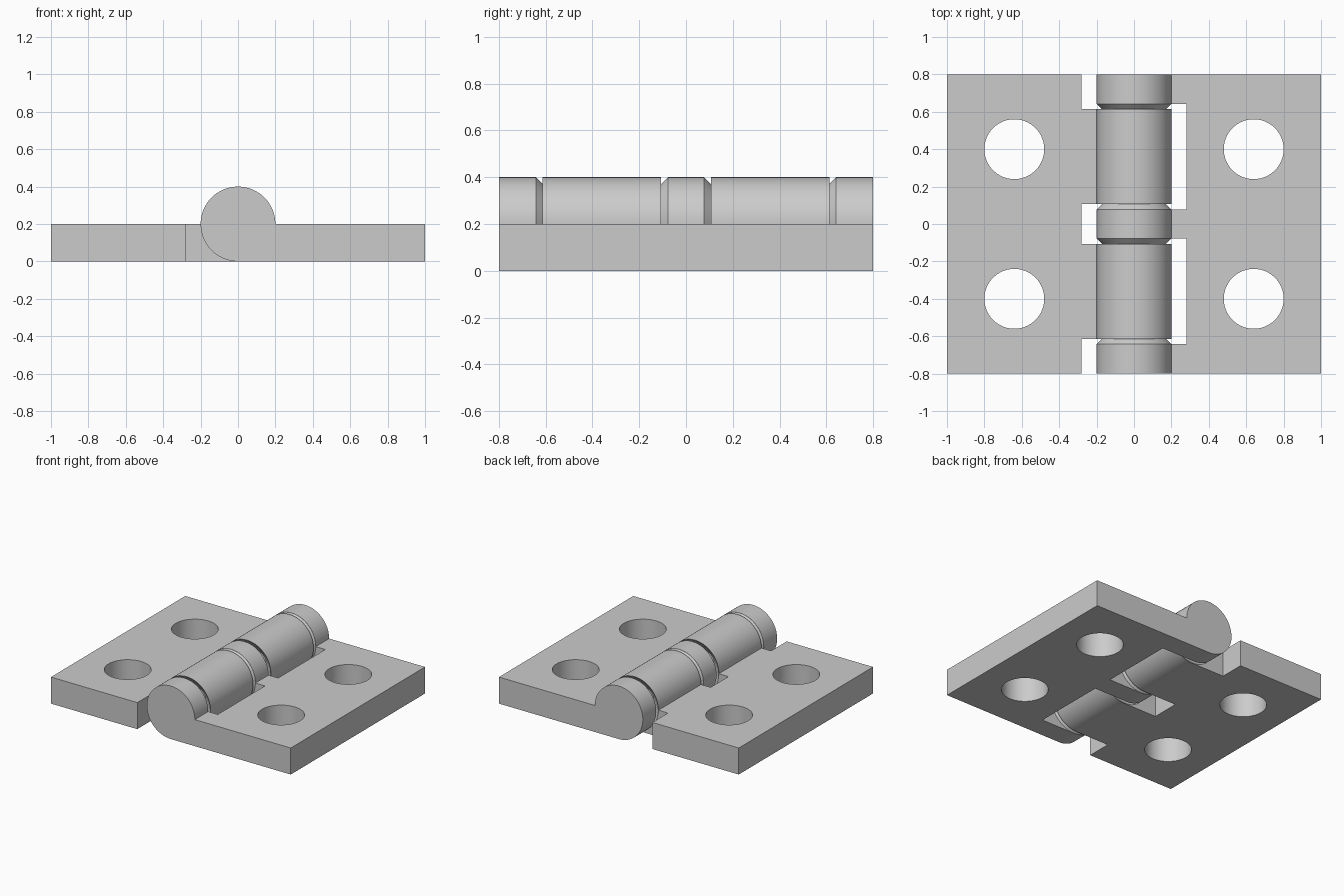
import bpy, bmesh
from math import sin, cos, pi, radians
from mathutils import Vector

cube = bpy.data.objects.get("Cube")
if cube:
    bpy.data.objects.remove(cube, do_unlink=True)

R = 0.2           # knuckle radius and plate thickness
LENGTH = 0.8      # half the hinge length
SLOT_X = 0.28     # inner edge of the relief slots

steel = bpy.data.materials.new("satin_grey_steel")
steel.use_nodes = True
grey = (0.6, 0.6, 0.6, 1)
steel.diffuse_color = grey
steel.node_tree.nodes["Principled BSDF"].inputs["Base Color"].default_value = grey


def loft(name, rings):
    """Closed solid through matching rings of points."""
    bm = bmesh.new()
    loops = [[bm.verts.new(p) for p in ring] for ring in rings]
    n = len(loops[0])
    for a, b in zip(loops, loops[1:]):
        for i in range(n):
            j = (i + 1) % n
            bm.faces.new((a[i], a[j], b[j], b[i]))
    bm.faces.new(loops[0][::-1])
    bm.faces.new(loops[-1])
    bmesh.ops.recalc_face_normals(bm, faces=bm.faces)
    mesh = bpy.data.meshes.new(name)
    bm.to_mesh(mesh)
    bm.free()
    mesh.materials.append(steel)
    obj = bpy.data.objects.new(name, mesh)
    bpy.context.collection.objects.link(obj)
    return obj


def circle(r, n=96):
    return [(r * cos(2 * pi * i / n), r * sin(2 * pi * i / n)) for i in range(n)]


def double_cone(y):
    """Two mirrored cones with their widest ring at the knuckle end."""
    rings = [(y - 0.13, 0.069), (y, 0.199), (y + 0.13, 0.069)]
    return loft("cone", [[(u, v, R + w) for u, w in circle(r) for v in [yy]]
                         for yy, r in rings])


def box(x0, x1, y0, y1):
    return loft("slot", [[(x0, y0, z), (x1, y0, z), (x1, y1, z), (x0, y1, z)]
                         for z in (-0.1, 0.5)])


def combine(target, tool, operation):
    mod = target.modifiers.new("cut", 'BOOLEAN')
    mod.operation, mod.solver, mod.object = operation, 'EXACT', tool
    bpy.context.view_layer.objects.active = target
    bpy.ops.object.modifier_apply(modifier=mod.name)
    bpy.data.objects.remove(tool, do_unlink=True)


def leaf(name, side, slots, cone_ends, cone_operation):
    # Plate and barrel as one section, extruded along the hinge axis
    section = [(1, 0), (1, R)]
    section += [(R * cos(pi * i / 48), R + R * sin(pi * i / 48)) for i in range(73)]
    obj = loft(name, [[(side * x, y, z) for x, z in section]
                      for y in (-LENGTH, LENGTH)])
    # Gaps that leave room for the other leaf's knuckles
    for y0, y1 in slots:
        x0, x1 = sorted((-0.3 * side, SLOT_X * side))
        combine(obj, box(x0, x1, y0, y1), 'DIFFERENCE')
    # Screw holes
    for y in (-0.4, 0.4):
        hole = loft("hole", [[(side * 0.64 + u, y + v, z) for u, v in circle(0.16)]
                             for z in (-0.1, 0.3)])
        combine(obj, hole, 'DIFFERENCE')
    # Conical pivots or their sockets
    for y in cone_ends:
        combine(obj, double_cone(y), cone_operation)
    bpy.ops.object.select_all(action='DESELECT')
    obj.select_set(True)
    bpy.context.view_layer.objects.active = obj
    bpy.ops.object.shade_smooth_by_angle(angle=radians(30))
    return obj


# Left leaf: end and middle knuckles carrying conical pivots
A, B = 0.078, 0.641
leaf("left_leaf", 1, [(-B, -A), (A, B)], (-B, -A, A, B), 'UNION')

# Right leaf: two long knuckles with conical sockets
C, D = 0.106, 0.614
leaf("right_leaf", -1, [(-0.9, -D), (-C, C), (D, 0.9)], (-D, -C, C, D), 'DIFFERENCE')
